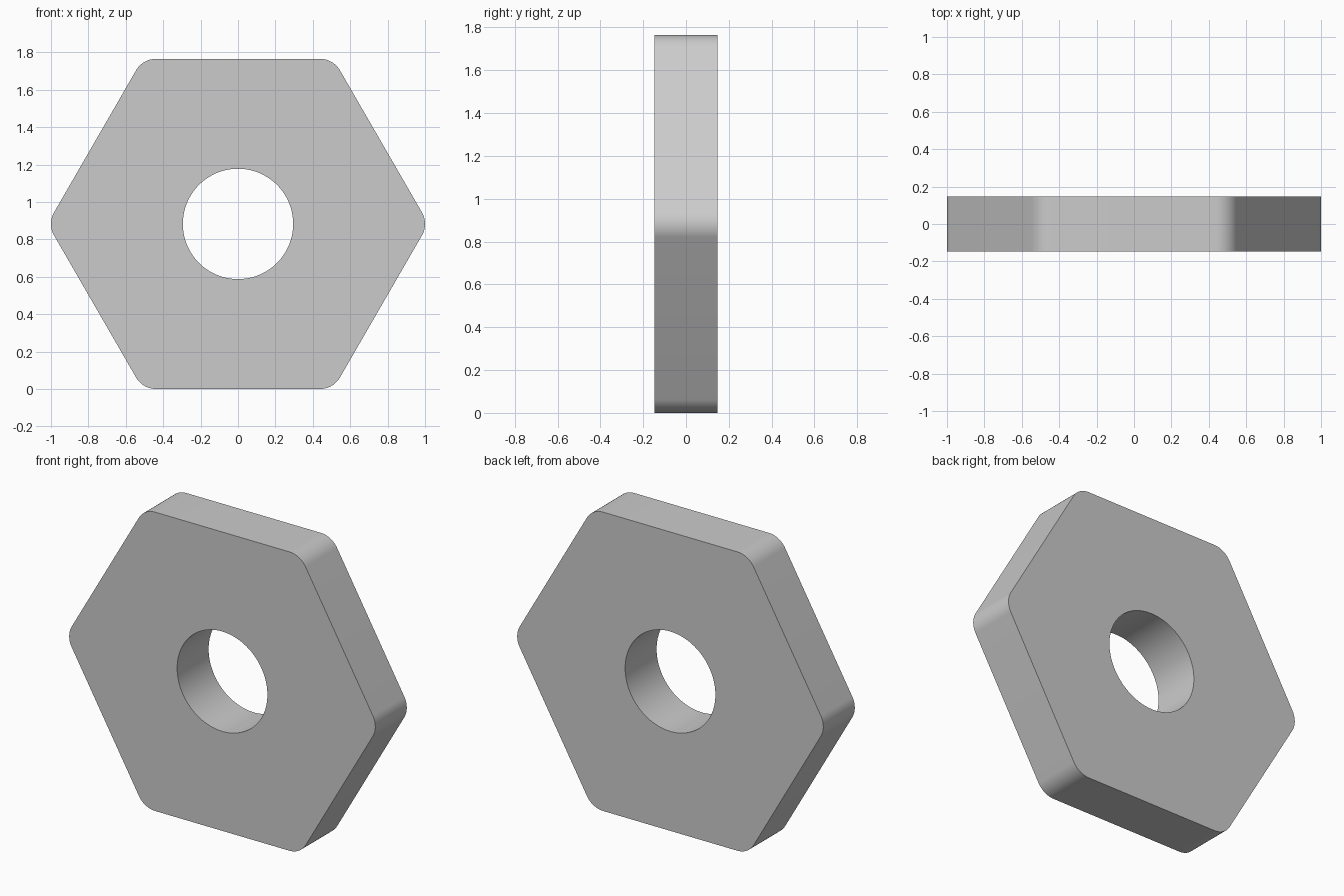
import bpy, bmesh
from math import cos, sin, radians

if "Cube" in bpy.data.objects:
    bpy.data.objects.remove(bpy.data.objects["Cube"])

APOTHEM = 0.8825      # centre to flat side
FILLET = 0.123        # corner rounding
HOLE = 0.295          # bore radius
HALF = 0.147          # half thickness
N = 16                # points per corner

# Matching outlines: rounded hexagon and round bore
corner_dist = (APOTHEM - FILLET) / cos(radians(30))
outer, inner = [], []
for k in range(6):
    c = radians(60 * k)
    for i in range(N):
        a = c + radians(-30 + 60 * i / (N - 1))
        b = c + radians(-30 + 60 * (i + 0.5) / N)
        outer.append((corner_dist * cos(c) + FILLET * cos(a),
                      corner_dist * sin(c) + FILLET * sin(a)))
        inner.append((HOLE * cos(b), HOLE * sin(b)))

bm = bmesh.new()


def ring(points, y):
    return [bm.verts.new((x, y, z + APOTHEM)) for x, z in points]


# Front face, bore, back face and rim, joined ring to ring
rings = [ring(outer, -HALF), ring(inner, -HALF), ring(inner, HALF), ring(outer, HALF)]
for r in range(4):
    p, q = rings[r], rings[(r + 1) % 4]
    for i in range(len(p)):
        j = (i + 1) % len(p)
        bm.faces.new((p[i], p[j], q[j], q[i]))
bmesh.ops.recalc_face_normals(bm, faces=bm.faces)

mesh = bpy.data.meshes.new("hex_nut")
bm.to_mesh(mesh)
bm.free()
nut = bpy.data.objects.new("hex_nut", mesh)
bpy.context.collection.objects.link(nut)

# Smooth corners and bore, sharp face edges
bpy.context.view_layer.objects.active = nut
nut.select_set(True)
bpy.ops.object.shade_smooth_by_angle(angle=radians(30))
